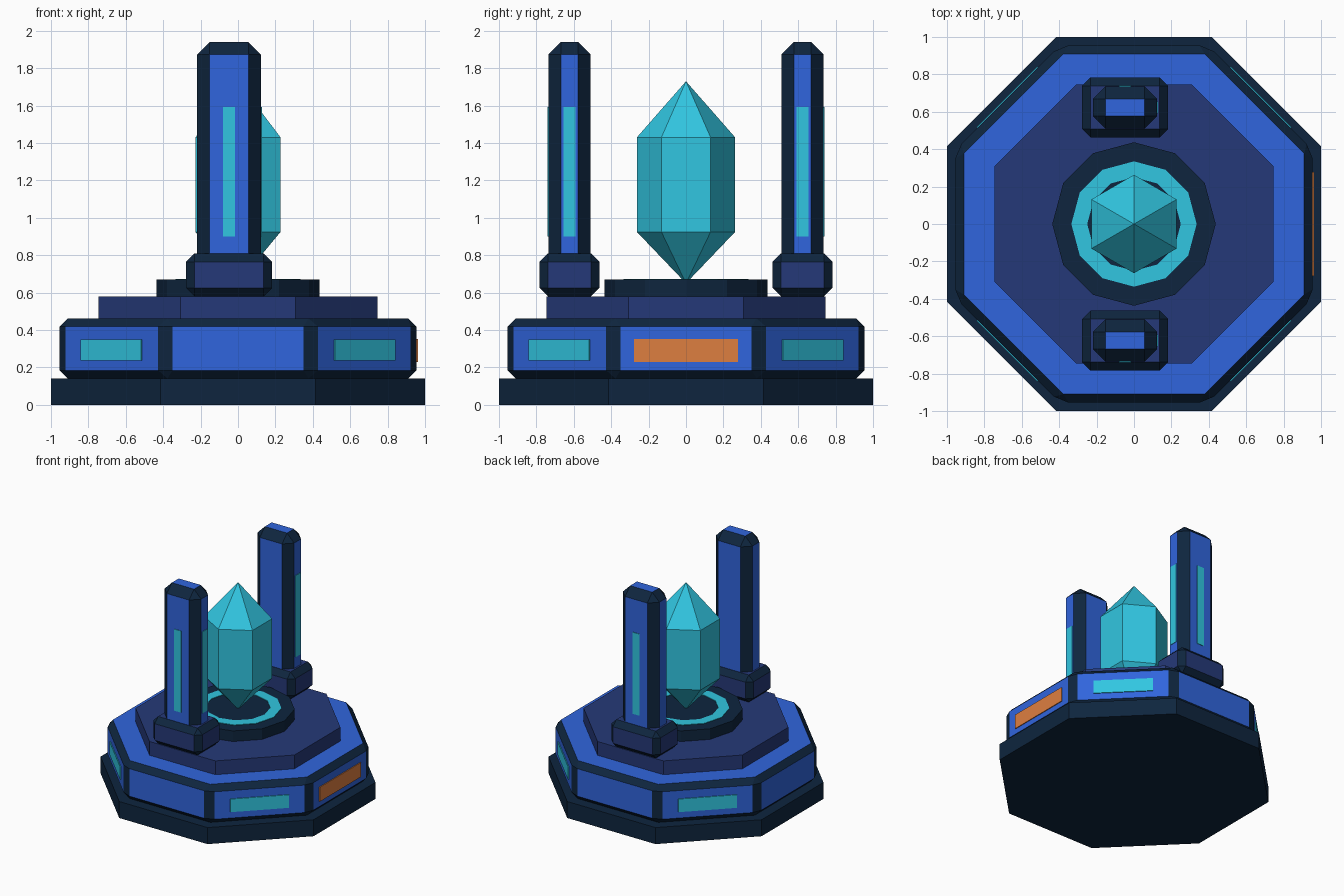
import bpy, bmesh
from math import sin, cos, pi
from mathutils import Matrix, Vector

if "Cube" in bpy.data.objects:
    bpy.data.objects.remove(bpy.data.objects["Cube"])


def linear(c):
    c /= 255
    return c / 12.92 if c <= 0.04045 else ((c + 0.055) / 1.055) ** 2.4


def material(name, r, g, b):
    m = bpy.data.materials.new(name)
    m.diffuse_color = (linear(r), linear(g), linear(b), 1)
    m.use_nodes = True
    m.node_tree.nodes["Principled BSDF"].inputs["Base Color"].default_value = m.diffuse_color
    return m


NAVY = material("dark navy", 14, 37, 62)
BLUE = material("bright blue", 48, 101, 221)
INDIGO = material("indigo", 37, 57, 120)
CYAN = material("cyan", 49, 198, 225)
ORANGE = material("orange", 222, 127, 64)


def finish(name, bm, mats, bevel=0):
    """Turn a bmesh into an object; bevelled edges take the second material."""
    bmesh.ops.recalc_face_normals(bm, faces=bm.faces)
    if bevel:
        bmesh.ops.bevel(bm, geom=bm.edges[:], offset=bevel, offset_type='OFFSET',
                        segments=1, profile=0.5, affect='EDGES', material=1)
    me = bpy.data.meshes.new(name)
    bm.to_mesh(me)
    bm.free()
    for m in mats:
        me.materials.append(m)
    ob = bpy.data.objects.new(name, me)
    bpy.context.collection.objects.link(ob)
    return ob


def stack(name, rings, n, turn, mats, bevel=0):
    """n-sided solid from (radius, height) rings; radius 0 makes a point."""
    bm = bmesh.new()
    loops = []
    for r, z in rings:
        count = n if r else 1
        loops.append([bm.verts.new((r * cos(turn + 2 * pi * i / n),
                                    r * sin(turn + 2 * pi * i / n), z))
                      for i in range(count)])
    for a, b in zip(loops, loops[1:]):
        for i in range(n):
            j = (i + 1) % n
            quad = [a[i % len(a)], a[j % len(a)], b[j % len(b)], b[i % len(b)]]
            bm.faces.new(list(dict.fromkeys(quad)))
    for end in (loops[0], loops[-1]):
        if len(end) > 2:
            bm.faces.new(end)
    return finish(name, bm, mats, bevel)


def box(name, lo, hi, mats, bevel=0, spin=0):
    """Box between two corners, optionally spun about the z axis."""
    lo, hi = Vector(lo), Vector(hi)
    bm = bmesh.new()
    bmesh.ops.create_cube(bm, size=1)
    size = hi - lo
    bm.transform(Matrix.Rotation(spin, 4, 'Z') @ Matrix.Translation((lo + hi) / 2)
                 @ Matrix.Diagonal((size.x, size.y, size.z, 1)))
    return finish(name, bm, mats, bevel)


# Octagonal platform tiers, sized by the distance to their flat sides
K = 1 / cos(pi / 8)
for name, flat, z0, z1, mats, bevel in (
        ("base_slab", 1.0, 0, 0.14, [NAVY], 0),
        ("main_tier", 0.955, 0.14, 0.463, [BLUE, NAVY], 0.045),
        ("upper_tier", 0.745, 0.46, 0.58, [INDIGO], 0)):
    stack(name, [(flat * K, z0), (flat * K, z1)], 8, pi / 8, mats, bevel)

# Light panels on the diagonal sides and an orange one on the right side
for i in range(4):
    box(f"light_panel_{i + 1}", (0.95, -0.23, 0.238), (0.962, 0.23, 0.349),
        [CYAN], spin=pi / 4 + i * pi / 2)
box("orange_panel", (0.95, -0.277, 0.23), (0.962, 0.277, 0.352), [ORANGE])

# Round pedestal with a glowing ring
stack("pedestal", [(0.437, 0.58), (0.437, 0.67)], 12, 0, [NAVY])
bm = bmesh.new()
rims = [[bm.verts.new((r * cos(pi * i / 6), r * sin(pi * i / 6), z)) for i in range(12)]
        for r, z in ((0.335, 0.668), (0.335, 0.674), (0.25, 0.674), (0.25, 0.668))]
for k in range(4):
    a, b = rims[k], rims[(k + 1) % 4]
    for i in range(12):
        j = (i + 1) % 12
        bm.faces.new((a[i], a[j], b[j], b[i]))
finish("glow_ring", bm, [CYAN])

# Floating crystal
stack("crystal", [(0, 0.65), (0.263, 0.925), (0.263, 1.43), (0, 1.73)], 6, pi / 2, [CYAN])

# Front and back pylons with light strips on the outer and right faces
CX, CY = -0.048, 0.623
for side, s in (("front", -1), ("back", 1)):
    y = s * CY
    box(f"{side}_pylon_foot", (CX - 0.23, y - 0.16, 0.58), (CX + 0.23, y + 0.16, 0.81),
        [INDIGO, NAVY], 0.045)
    box(f"{side}_pylon", (CX - 0.171, y - 0.113, 0.68), (CX + 0.171, y + 0.113, 1.94),
        [BLUE, NAVY], 0.067)
    edge = y + s * 0.113
    box(f"{side}_outer_strip", (CX - 0.033, edge - 0.004, 0.9), (CX + 0.033, edge + 0.004, 1.592),
        [CYAN])
    box(f"{side}_right_strip", (CX + 0.167, y - 0.033, 0.9), (CX + 0.175, y + 0.033, 1.592),
        [CYAN])
